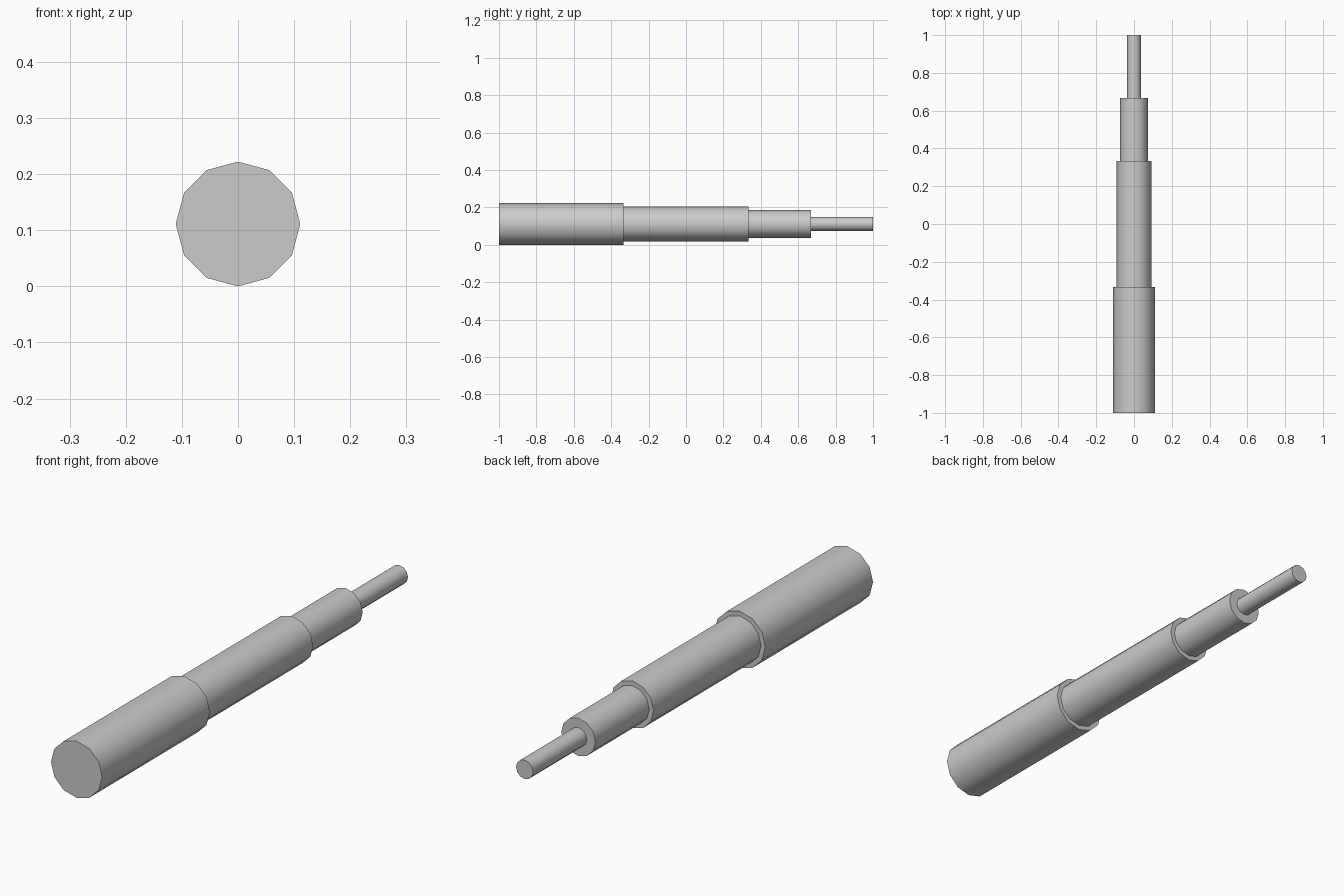
import bpy
import bmesh
import math

cube = bpy.data.objects.get("Cube")
if cube:
    bpy.data.objects.remove(cube, do_unlink=True)

SIDES = 12
AXIS_Z = 0.111

grey = bpy.data.materials.new("light grey")
grey.use_nodes = True
grey.diffuse_color = (0.6, 0.6, 0.6, 1)
grey.node_tree.nodes["Principled BSDF"].inputs["Base Color"].default_value = (0.6, 0.6, 0.6, 1)


def ring(bm, radius, y):
    """Ring of vertices around the long axis, with a corner at the top."""
    return [bm.verts.new((radius * math.cos(a), y, AXIS_Z + radius * math.sin(a)))
            for a in (2 * math.pi * i / SIDES for i in range(SIDES))]


def section(name, radius, y0, y1, next_radius=None, front_cap=False):
    """Tube section whose back closes down to the next section, or fully."""
    bm = bmesh.new()
    rings = [ring(bm, radius, y0), ring(bm, radius, y1)]
    if next_radius:
        rings.append(ring(bm, next_radius, y1))
    for a, b in zip(rings, rings[1:]):
        for i in range(SIDES):
            j = (i + 1) % SIDES
            bm.faces.new((a[i], b[i], b[j], a[j]))
    if front_cap:
        bm.faces.new(rings[0])
    if not next_radius:
        bm.faces.new(rings[-1][::-1])
    mesh = bpy.data.meshes.new(name)
    bm.to_mesh(mesh)
    bm.free()
    mesh.materials.append(grey)
    obj = bpy.data.objects.new(name, mesh)
    bpy.context.collection.objects.link(obj)
    # Smooth round the walls, sharp at the shoulders and ends
    bpy.ops.object.select_all(action='DESELECT')
    obj.select_set(True)
    bpy.context.view_layer.objects.active = obj
    bpy.ops.object.shade_smooth_by_angle(angle=math.radians(40))


# Telescoping sections from the thick front to the thin back
section("base_section", 0.111, -1.0, -0.333, 0.0926, front_cap=True)
section("middle_section", 0.0926, -0.333, 0.333, 0.0741)
section("upper_section", 0.0741, 0.333, 0.667, 0.037)
section("tip_rod", 0.037, 0.667, 1.0)
